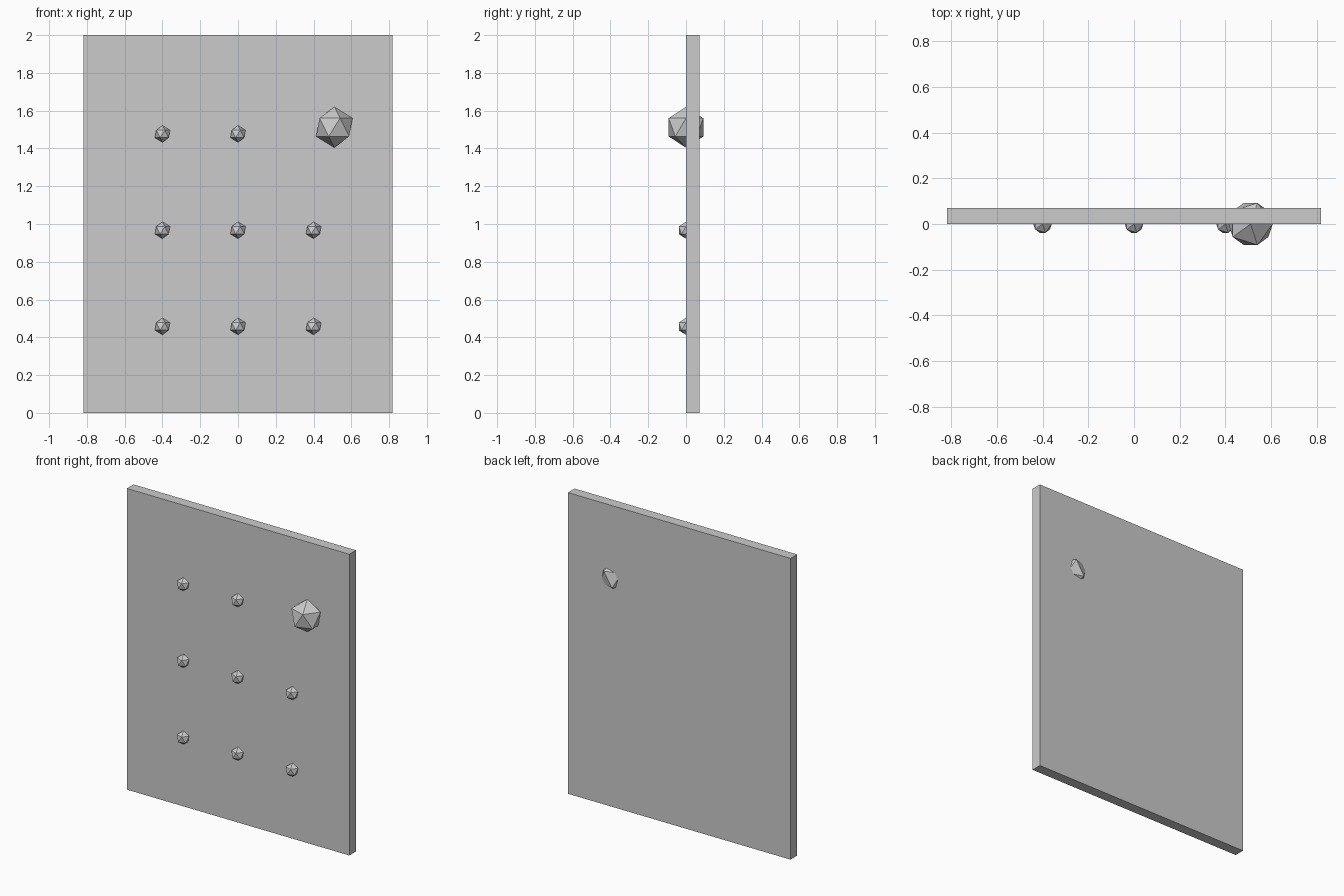
import bpy

cube = bpy.data.objects.get("Cube")
if cube:
    bpy.data.objects.remove(cube, do_unlink=True)

grey = bpy.data.materials.new("light_grey")
grey.use_nodes = True
colour = (0.6, 0.6, 0.6, 1)
grey.diffuse_color = colour
grey.node_tree.nodes["Principled BSDF"].inputs["Base Color"].default_value = colour


def finish(name):
    obj = bpy.context.object
    obj.name = name
    obj.data.materials.append(grey)
    return obj


def faceted_ball(name, x, z, radius):
    bpy.ops.mesh.primitive_ico_sphere_add(subdivisions=1, radius=radius, location=(x, 0, z))
    return finish(name)


# Upright slab
bpy.ops.mesh.primitive_cube_add(size=1, location=(0, 0.036, 1))
slab = finish("panel")
slab.scale = (1.635, 0.07, 2)

# Grid of small studs; the top left place is taken by the large knob
columns = {"right": -0.4, "middle": 0, "left": 0.4}
rows = {"lower": 0.458, "centre": 0.967, "upper": 1.477}
for row, z in rows.items():
    for column, x in columns.items():
        if (row, column) != ("upper", "left"):
            faceted_ball(f"stud_{row}_{column}", x, z, 0.045)

# Large knob passing through the slab
faceted_ball("large_knob", 0.51, 1.512, 0.108)
